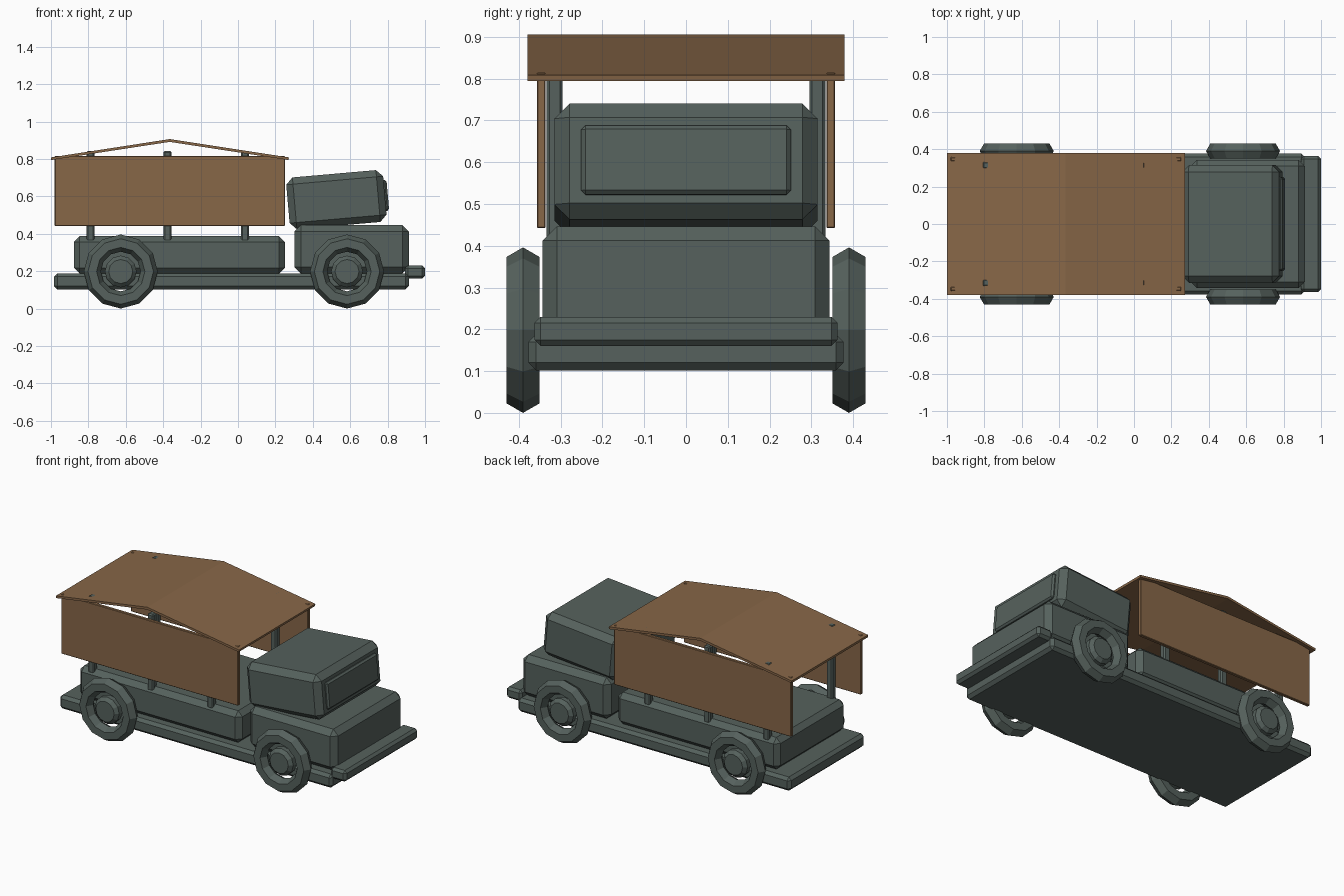
import bpy, bmesh, math
from mathutils import Vector

cube = bpy.data.objects.get("Cube")
if cube:
    bpy.data.objects.remove(cube, do_unlink=True)


def material(name, colour):
    mat = bpy.data.materials.new(name)
    mat.use_nodes = True
    mat.diffuse_color = (*colour, 1)
    mat.node_tree.nodes["Principled BSDF"].inputs["Base Color"].default_value = (*colour, 1)
    return mat


METAL = material("slate grey metal", (0.092, 0.120, 0.109))
WOOD = material("brown wood", (0.245, 0.135, 0.064))


def add_object(name, bm, mat, bevel=0.0):
    bmesh.ops.recalc_face_normals(bm, faces=bm.faces)
    mesh = bpy.data.meshes.new(name)
    bm.to_mesh(mesh)
    bm.free()
    mesh.materials.append(mat)
    obj = bpy.data.objects.new(name, mesh)
    bpy.context.collection.objects.link(obj)
    if bevel:
        mod = obj.modifiers.new("chamfer", "BEVEL")
        mod.width = bevel
        mod.segments = 1
    return obj


def box(name, xs, ys, zs, mat, bevel=0.0):
    """Chamfered box given by its extents on each axis."""
    lo, hi = Vector((xs[0], ys[0], zs[0])), Vector((xs[1], ys[1], zs[1]))
    bm = bmesh.new()
    bmesh.ops.create_cube(bm, size=1)
    bmesh.ops.scale(bm, vec=hi - lo, verts=bm.verts)
    bmesh.ops.translate(bm, vec=(lo + hi) / 2, verts=bm.verts)
    return add_object(name, bm, mat, bevel)


# Lower body
box("chassis", (-0.984, 0.913), (-0.377, 0.377), (0.102, 0.188), METAL, 0.018)
box("front_bumper", (0.893, 1.0), (-0.363, 0.363), (0.16, 0.23), METAL, 0.015)
box("cargo_bed", (-0.877, 0.25), (-0.343, 0.343), (0.188, 0.387), METAL, 0.03)
box("engine_hood", (0.302, 0.913), (-0.343, 0.343), (0.188, 0.446), METAL, 0.034)

# Cab and windscreen, tilted back together
cab = box("cab", (-0.26, 0.26), (-0.315, 0.315), (-0.139, 0.139), METAL, 0.036)
screen = box("windscreen", (0.24, 0.276), (-0.251, 0.251), (-0.083, 0.083), METAL, 0.01)
for part in (cab, screen):
    part.location = (0.526, 0, 0.582)
    part.rotation_euler.y = math.radians(-5)

# Canopy posts and side panels
for side, sign in (("left", 1), ("right", -1)):
    for place, x in (("rear", -0.789), ("middle", -0.377), ("front", 0.038)):
        ys = sorted((sign * 0.295, sign * 0.334))
        box(f"{side}_{place}_post", (x - 0.021, x + 0.021), ys, (0.36, 0.842), METAL, 0.007)
    ys = sorted((sign * 0.336, sign * 0.357))
    box(f"{side}_panel", (-0.98, 0.251), ys, (0.442, 0.815), WOOD, 0.003)

# Pitched canopy roof, a thin profile extruded across the body
profile = [(-1.0, 0.794), (-0.365, 0.891), (0.27, 0.794),
           (0.272, 0.808), (-0.365, 0.906), (-1.0, 0.808)]
bm = bmesh.new()
face = bm.faces.new([bm.verts.new((x, -0.379, z)) for x, z in profile])
grown = bmesh.ops.extrude_face_region(bm, geom=[face])["geom"]
bmesh.ops.translate(bm, vec=(0, 0.758, 0),
                    verts=[v for v in grown if isinstance(v, bmesh.types.BMVert)])
add_object("canopy_roof", bm, WOOD)


# Wheels: a hexagonal-section tyre and a chamfered hub
def wheel(name, x, sign):
    centre = (x, sign * 0.39, 0.198)
    bpy.ops.mesh.primitive_torus_add(major_segments=12, minor_segments=6,
                                     major_radius=0.152, minor_radius=0.046,
                                     location=centre, rotation=(math.pi / 2, 0, 0))
    tyre = bpy.context.object
    tyre.name = name + "_tyre"
    tyre.data.materials.append(METAL)
    bm = bmesh.new()
    bmesh.ops.create_cone(bm, cap_ends=True, segments=12, radius1=0.085,
                          radius2=0.085, depth=0.07)
    hub = add_object(name + "_hub", bm, METAL, 0.02)
    hub.location = centre
    hub.rotation_euler.x = math.pi / 2


for side, sign in (("left", 1), ("right", -1)):
    wheel(f"rear_{side}", -0.627, sign)
    wheel(f"front_{side}", 0.583, sign)
